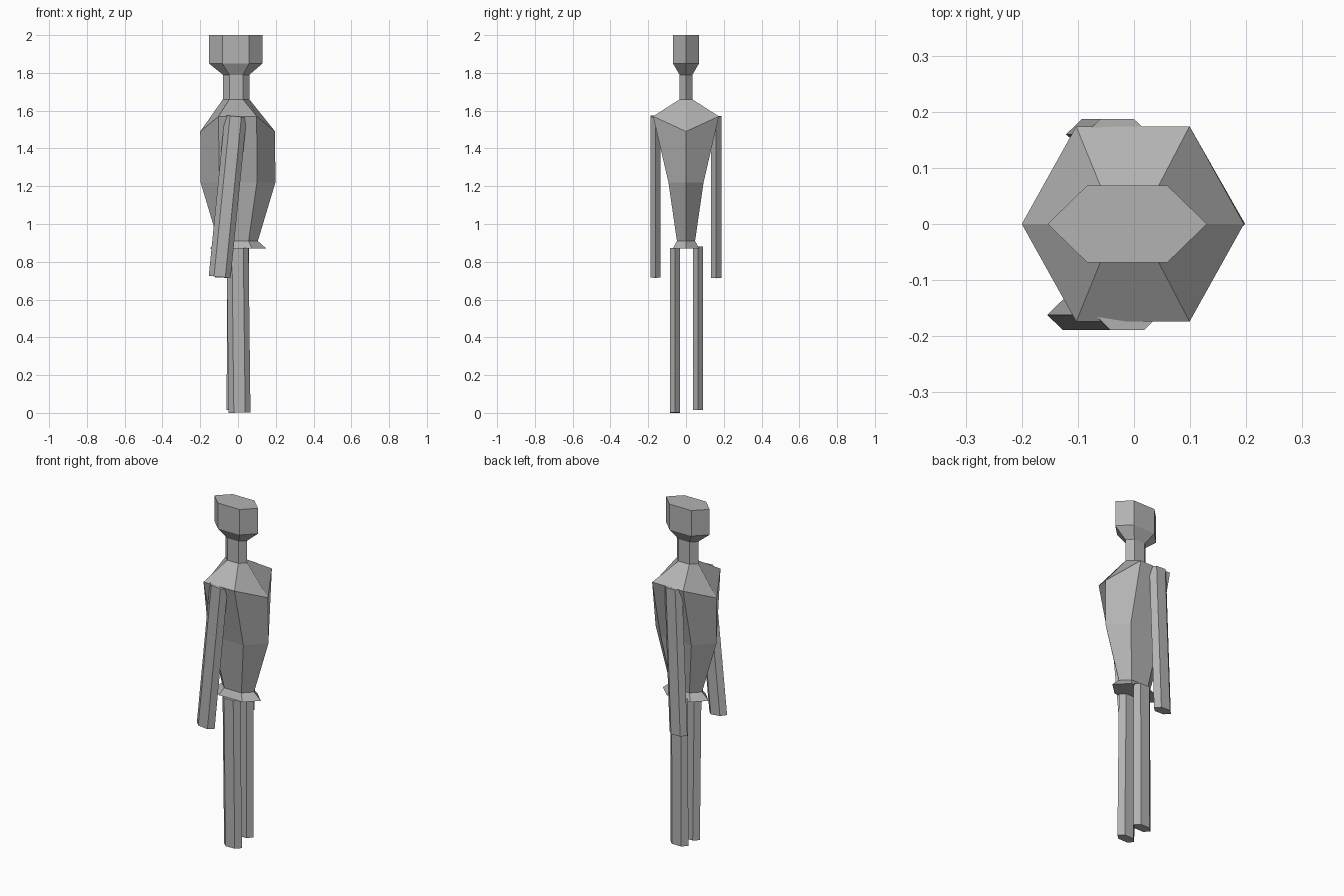
import bpy
import bmesh
from mathutils import Vector

cube = bpy.data.objects.get("Cube")
if cube:
    bpy.data.objects.remove(cube, do_unlink=True)

# Single plain grey
grey = bpy.data.materials.new("plain_grey")
grey.use_nodes = True
colour = (0.45, 0.45, 0.45, 1.0)
grey.diffuse_color = colour
grey.node_tree.nodes["Principled BSDF"].inputs["Base Color"].default_value = colour


def loft(name, rings):
    """Skin a stack of equal-sized rings, bottom to top, with capped ends."""
    bm = bmesh.new()
    loops = [[bm.verts.new(p) for p in ring] for ring in rings]
    for low, high in zip(loops, loops[1:]):
        n = len(low)
        for i in range(n):
            j = (i + 1) % n
            bm.faces.new((low[i], low[j], high[j], high[i]))
    bm.faces.new(loops[0][::-1])
    bm.faces.new(loops[-1])
    bmesh.ops.recalc_face_normals(bm, faces=bm.faces)
    mesh = bpy.data.meshes.new(name)
    bm.to_mesh(mesh)
    bm.free()
    mesh.materials.append(grey)
    obj = bpy.data.objects.new(name, mesh)
    bpy.context.collection.objects.link(obj)
    return obj


def hexagon(cx, z, tip, corner, depth, tip_z=None):
    """Six points around z: tips on the x axis, flat sides facing +-y."""
    tz = z if tip_z is None else tip_z
    return [(cx + tip, 0, tz), (cx + corner, depth, z), (cx - corner, depth, z),
            (cx - tip, 0, tz), (cx - corner, -depth, z), (cx + corner, -depth, z)]


def limb(name, top, bottom, tip=0.058, corner=0.030, depth=0.027):
    """Straight hexagonal bar whose ends are square to its axis."""
    top, bottom = Vector(top), Vector(bottom)
    axis = (top - bottom).normalized()
    side = Vector((0, 1, 0)).cross(axis).normalized()
    front = axis.cross(side)
    outline = hexagon(0, 0, tip, corner, depth)
    return loft(name, [[end + side * x + front * y for x, y, _ in outline]
                       for end in (bottom, top)])


# Torso, neck and head in one continuous skin
loft("body", [
    hexagon(0.000, 0.87, 0.150, 0.076, 0.070),               # hip flare
    hexagon(0.000, 0.91, 0.105, 0.056, 0.048),               # waist
    hexagon(0.000, 1.22, 0.198, 0.100, 0.093),               # ribs
    hexagon(-0.002, 1.57, 0.198, 0.101, 0.174, tip_z=1.49),  # shoulders
    hexagon(-0.010, 1.66, 0.070, 0.036, 0.034),              # neck base
    hexagon(-0.010, 1.79, 0.070, 0.036, 0.034),              # neck top
    hexagon(-0.012, 1.85, 0.142, 0.071, 0.069),              # jaw
    hexagon(-0.012, 2.00, 0.142, 0.071, 0.069),              # crown
])

# Arms, hanging against the flat sides
limb("front_arm", (-0.012, -0.162, 1.57), (-0.097, -0.162, 0.72))
limb("back_arm", (-0.030, 0.160, 1.57), (-0.063, 0.160, 0.715))

# Legs
limb("front_leg", (-0.002, -0.058, 0.872), (0.008, -0.058, 0.001))
limb("back_leg", (0.000, 0.064, 0.880), (-0.002, 0.064, 0.015))
